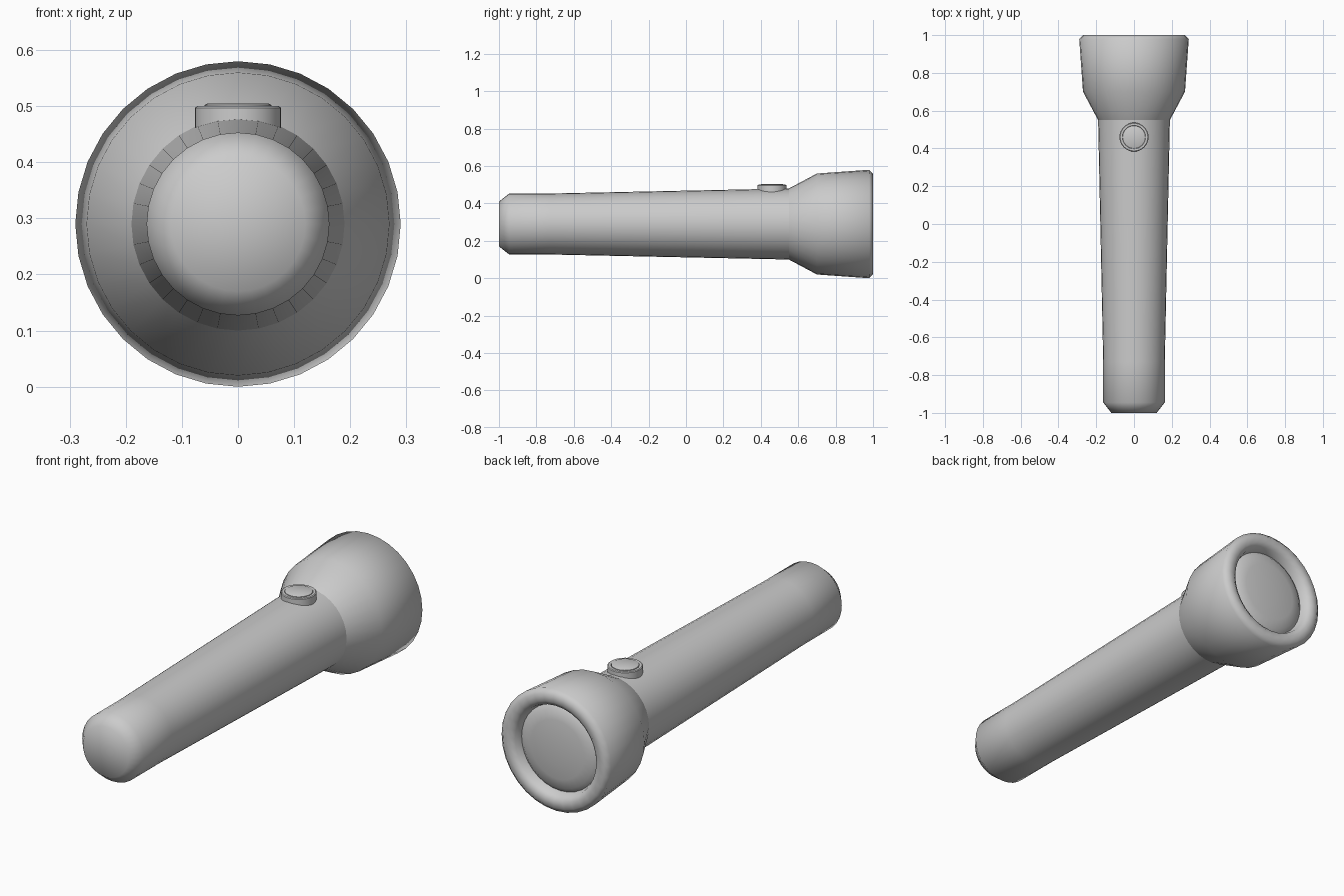
import bpy, bmesh, math

if "Cube" in bpy.data.objects:
    bpy.data.objects.remove(bpy.data.objects["Cube"])

AXIS_Z = 0.29   # height of the torch's long axis


def lathe(name, profile, sides, location, rotation=(0, 0, 0), angle=60):
    """Revolve (height, radius) points about local z; radius 0 makes a pole."""
    bm = bmesh.new()
    rings = []
    for h, r in profile:
        n = 1 if r == 0 else sides
        rings.append([bm.verts.new((r * math.cos(2 * math.pi * i / sides),
                                    r * math.sin(2 * math.pi * i / sides), h))
                      for i in range(n)])
    for a, b in zip(rings, rings[1:]):
        for i in range(sides):
            j = (i + 1) % sides
            if len(a) == 1:
                bm.faces.new((a[0], b[j], b[i]))
            elif len(b) == 1:
                bm.faces.new((a[i], a[j], b[0]))
            else:
                bm.faces.new((a[i], a[j], b[j], b[i]))
    bmesh.ops.recalc_face_normals(bm, faces=bm.faces)
    mesh = bpy.data.meshes.new(name)
    bm.to_mesh(mesh)
    bm.free()
    obj = bpy.data.objects.new(name, mesh)
    bpy.context.collection.objects.link(obj)
    obj.location = location
    obj.rotation_euler = rotation
    bpy.ops.object.select_all(action='DESELECT')
    obj.select_set(True)
    bpy.context.view_layer.objects.active = obj
    bpy.ops.object.shade_smooth_by_angle(angle=math.radians(angle))
    return obj


along_y = (-math.pi / 2, 0, 0)   # local z becomes world +y
centre = (0, 0, AXIS_Z)

# Tapered handle with chamfered tail
lathe("handle", [(-1, 0), (-1, 0.12), (-0.945, 0.163), (-0.73, 0.163),
                 (0.55, 0.19)], 32, centre, along_y)

# Flared head with rounded rim turning into the lens recess
lathe("head", [(0.55, 0.19), (0.70, 0.27), (0.98, 0.29), (1.0, 0.268),
               (1.0, 0.236), (0.985, 0.215), (0.95, 0.205)],
      32, centre, along_y, angle=80)

# Shallow domed lens
lathe("lens", [(0.95, 0.205), (0.966, 0.185), (0.974, 0.14), (0.98, 0.07),
               (0.982, 0)], 32, centre, along_y)

# Switch: collar on top of the handle and a raised button inside it
switch_at = (0, 0.46, 0)
lathe("switch_collar", [(0.44, 0.077), (0.497, 0.077), (0.50, 0.073),
                        (0.50, 0.062), (0.496, 0.06)], 32, switch_at, angle=35)
lathe("switch_button", [(0.496, 0.06), (0.502, 0.06), (0.505, 0.054),
                        (0.505, 0)], 32, switch_at, angle=35)
